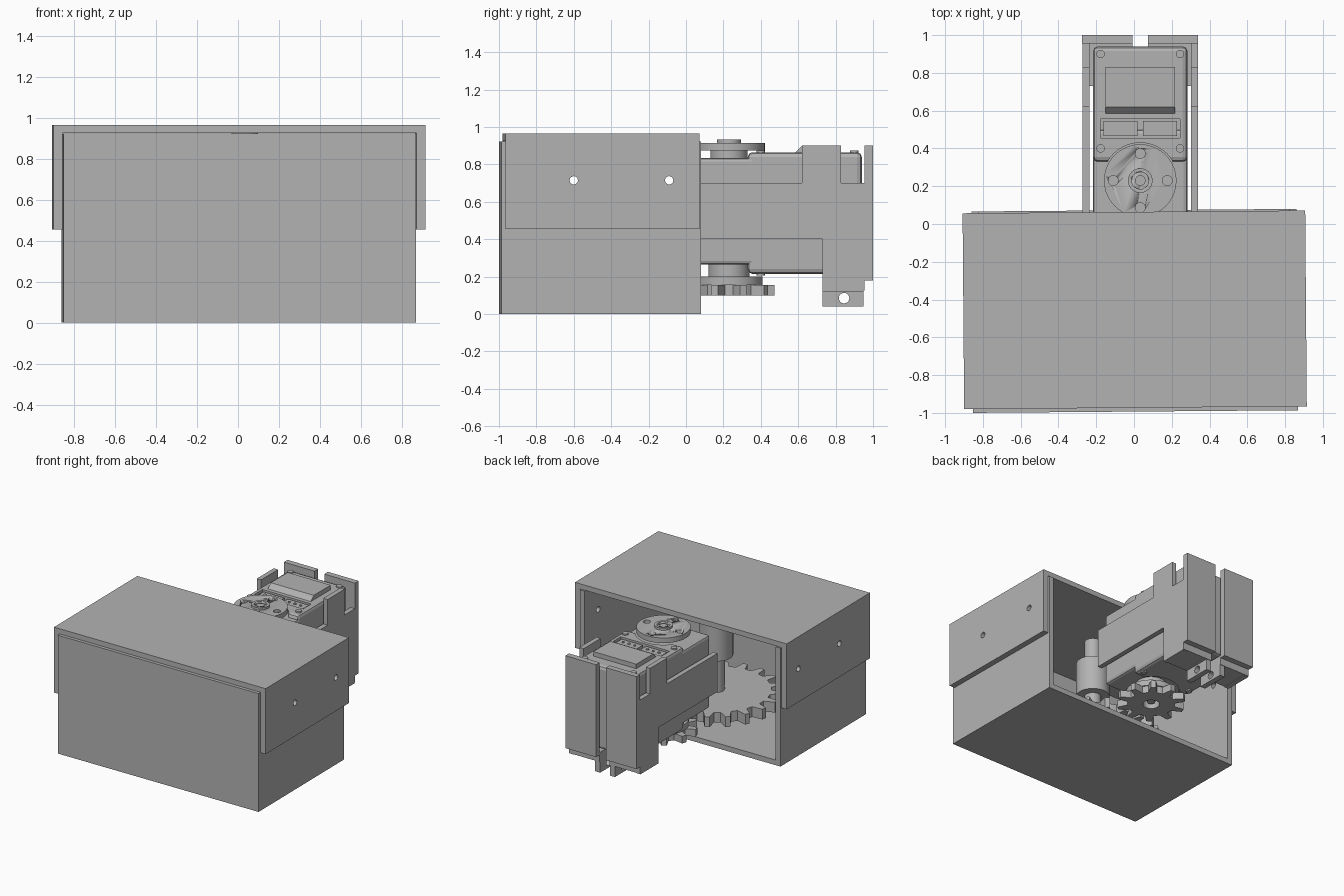
import bpy, bmesh, math

if "Cube" in bpy.data.objects:
    bpy.data.objects.remove(bpy.data.objects["Cube"])

grey = bpy.data.materials.new("matte grey")
grey.use_nodes = True
grey.diffuse_color = (0.45, 0.45, 0.45, 1)
grey.node_tree.nodes["Principled BSDF"].inputs["Base Color"].default_value = grey.diffuse_color

CX, AXLE = 0.033, 0.23      # servo centre line and output axle
TURN = 0.008                # the case sits very slightly askew


def finish(name, bm):
    bmesh.ops.recalc_face_normals(bm, faces=bm.faces)
    me = bpy.data.meshes.new(name)
    bm.to_mesh(me)
    bm.free()
    me.materials.append(grey)
    ob = bpy.data.objects.new(name, me)
    bpy.context.collection.objects.link(ob)
    return ob


def prism(name, pts, lo, hi, axis="z"):
    """Extrude a closed 2D outline along an axis."""
    place = {"x": lambda a, b, c: (c, a, b), "y": lambda a, b, c: (a, c, b),
             "z": lambda a, b, c: (a, b, c)}[axis]
    bm = bmesh.new()
    ends = [[bm.verts.new(place(a, b, c)) for a, b in pts] for c in (lo, hi)]
    for e in ends:
        bm.faces.new(e)
    n = len(pts)
    for i in range(n):
        j = (i + 1) % n
        bm.faces.new((ends[0][i], ends[0][j], ends[1][j], ends[1][i]))
    return finish(name, bm)


def box(name, x, y, z, bevel=0):
    ob = prism(name, [(x[0], y[0]), (x[1], y[0]), (x[1], y[1]), (x[0], y[1])], *z)
    if bevel:
        m = ob.modifiers.new("bevel", "BEVEL")
        m.width, m.segments = bevel, 2
    return ob


def circle(cx, cy, r, n=40):
    return [(cx + r * math.cos(2 * math.pi * i / n),
             cy + r * math.sin(2 * math.pi * i / n)) for i in range(n)]


def disc(name, cx, cy, r, lo, hi, axis="z"):
    ob = prism(name, circle(cx, cy, r), lo, hi, axis)
    bpy.ops.object.select_all(action="DESELECT")
    ob.select_set(True)
    bpy.context.view_layer.objects.active = ob
    bpy.ops.object.shade_smooth_by_angle()
    return ob


def cut(ob, cutter):
    cutter.hide_render = True
    cutter.hide_viewport = True
    cutter.display_type = "WIRE"
    m = ob.modifiers.new("cut", "BOOLEAN")
    m.operation, m.object, m.solver = "DIFFERENCE", cutter, "EXACT"


def gear(name, cx, cy, r_in, r_out, teeth, lo, hi, phase=0):
    pts, step = [], 2 * math.pi / teeth
    shape = [(-0.5, r_in), (-0.3, r_in), (-0.2, (r_in + r_out) / 2),
             (-0.12, r_out), (0.12, r_out), (0.2, (r_in + r_out) / 2), (0.3, r_in)]
    for t in range(teeth):
        for f, r in shape:
            a = (t + f) * step + phase
            pts.append((cx + r * math.cos(a), cy + r * math.sin(a)))
    return prism(name, pts, lo, hi)


# Case tray: floor, front and side walls, open at the back
tray = box("case_tray", (-0.86, 0.86), (-0.993, 0.073), (0, 0.922))
cut(tray, box("tray_cavity", (-0.82, 0.82), (-0.953, 0.2), (0.04, 1.1)))

# Lid: top with a flap over each side
lid = prism("case_lid", [(-0.907, 0.455), (-0.907, 0.965), (0.907, 0.965), (0.907, 0.455),
                         (0.863, 0.455), (0.863, 0.925), (-0.863, 0.925), (-0.863, 0.455)],
            -0.973, 0.064, "y")
for i, y in enumerate((-0.6, -0.09)):
    hole = disc(f"lid_hole_cutter_{i}", y, 0.715, 0.022, -1.2, 1.2, "x")
    cut(tray, hole)
    cut(lid, hole)
for ob in (tray, lid):
    ob.rotation_euler.z = TURN

# Gears and the upright axle of the large one
gear("large_gear", CX, -0.42, 0.39, 0.47, 20, 0.1, 0.18, math.pi / 20)
disc("large_gear_axle", CX, -0.42, 0.06, 0.04, 0.9)
disc("large_gear_collar", CX, -0.42, 0.12, 0.45, 0.72)
small = gear("small_gear", CX, AXLE, 0.17, 0.245, 10, 0.1, 0.155, -math.pi / 2)
cut(small, disc("small_gear_bore_cutter", CX, AXLE, 0.06, 0.05, 0.2))

# Servo body
box("servo_front_body", (CX - 0.25, CX + 0.25), (0.01, 0.5), (0.265, 0.835), 0.02)
rear = box("servo_rear_body", (CX - 0.25, CX + 0.25), (0.33, 0.94), (0.215, 0.865), 0.025)
cut(rear, disc("horn_recess_cutter", CX, AXLE, 0.2, 0.835, 1))
cut(rear, disc("lower_horn_recess_cutter", CX, AXLE, 0.2, 0.1, 0.265))
cut(rear, box("socket_recess_cutter", (CX - 0.21, CX + 0.21), (0.455, 0.555), (0.82, 1)))
prism("servo_top_hump", [(0.57, 0.85), (0.62, 0.9), (0.83, 0.9), (0.83, 0.85)],
      CX - 0.185, CX + 0.185, "x")
for s, side in ((-1, "right"), (1, "left")):
    sx = CX + s * 0.105
    box(f"servo_socket_{side}", (sx - 0.09, sx + 0.09), (0.465, 0.545), (0.8, 0.855))
    for k in (-1, 0, 1):
        disc(f"socket_pin_{side}_{k + 1}", sx + k * 0.05, 0.505, 0.01, 0.85, 0.862)
    for y in (0.4, 0.9):
        for z in (0.205, 0.86):
            disc(f"servo_screw_{side}", CX + s * 0.21, y, 0.022, z, z + 0.015)

# Output horns above and below
disc("upper_hub", CX, AXLE, 0.1, 0.83, 0.88)
horn = disc("upper_horn", CX, AXLE, 0.192, 0.875, 0.915)
disc("lower_hub", CX, AXLE, 0.11, 0.195, 0.27)
low_horn = disc("lower_horn", CX, AXLE, 0.18, 0.155, 0.2)
boss = disc("upper_horn_boss", CX, AXLE, 0.065, 0.91, 0.932)
cut(boss, disc("boss_bore_cutter", CX, AXLE, 0.045, 0.915, 1))
disc("upper_horn_screw", CX, AXLE, 0.028, 0.9, 0.925)
disc("lower_horn_screw", CX, AXLE, 0.03, 0.12, 0.16)
for i in range(4):
    a = i * math.pi / 2
    hole = disc(f"horn_hole_cutter_{i}", CX + 0.143 * math.cos(a),
                AXLE + 0.143 * math.sin(a), 0.026, 0, 1.2)
    cut(horn, hole)
    cut(low_horn, hole)

# Split bracket around the servo, the same on both sides
wall = [(0, 0.4), (0.73, 0.4), (0.73, 0.12), (0.95, 0.12), (0.95, 0.7),
        (0.83, 0.7), (0.83, 0.9), (0.62, 0.9), (0.62, 0.7), (0, 0.7)]


def span(s, a, b):
    return tuple(sorted((CX + s * a, CX + s * b)))


for s, side in ((-1, "right"), (1, "left")):
    prism(f"bracket_wall_{side}", wall, *span(s, 0.268, 0.305), "x")
    box(f"bracket_back_{side}", span(s, 0.042, 0.307), (0.955, 1.0), (0.18, 0.9))
    box(f"bracket_corner_{side}", span(s, 0.268, 0.305), (0.945, 0.96), (0.18, 0.7))
    box(f"bracket_floor_{side}", span(s, 0.042, 0.305), (0.73, 0.955), (0.125, 0.2))
    ear = box(f"clamp_ear_{side}", span(s, 0.042, 0.085), (0.73, 0.95), (0.04, 0.19))
    cut(ear, disc(f"ear_hole_cutter_{side}", 0.845, 0.085, 0.028, -0.5, 0.5, "x"))
